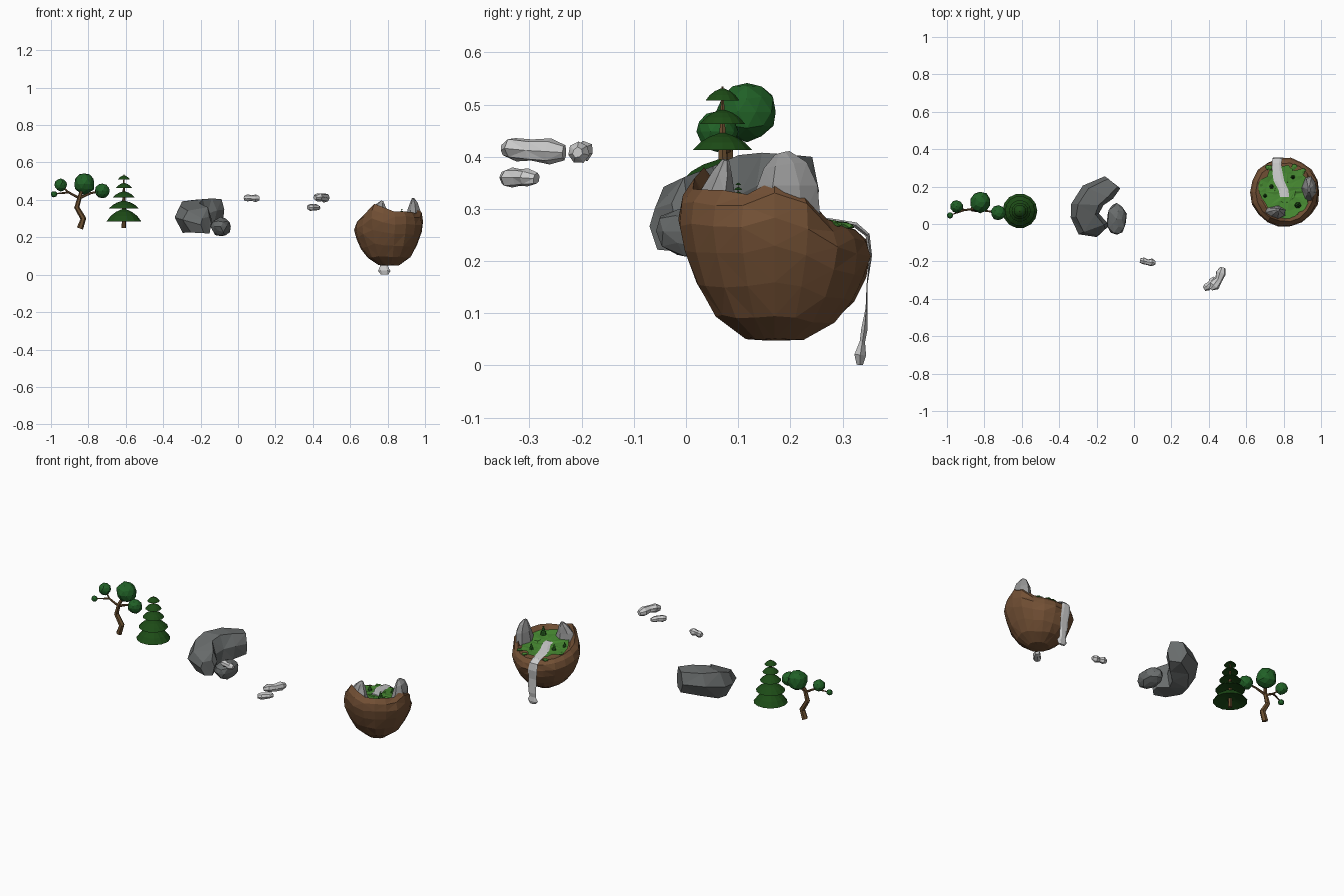
import bpy, bmesh, math, random
from mathutils import Vector, Matrix

if "Cube" in bpy.data.objects:
    bpy.data.objects.remove(bpy.data.objects["Cube"])

random.seed(4)


def material(name, rgb):
    m = bpy.data.materials.new(name)
    m.diffuse_color = (*rgb, 1)
    m.use_nodes = True
    m.node_tree.nodes["Principled BSDF"].inputs["Base Color"].default_value = m.diffuse_color
    return m


EARTH = material("earth", (.17, .08, .035))
GRASS = material("grass", (.06, .24, .03))
LEAF = material("leaf", (.015, .12, .02))
FIR = material("fir_needles", (.012, .07, .008))
BARK = material("bark", (.15, .08, .03))
DARK = material("dark_rock", (.14, .15, .15))
ROCK = material("rock", (.3, .3, .3))
PALE = material("pale_stone", (.6, .6, .6))


def finish(bm, name, mat):
    bmesh.ops.recalc_face_normals(bm, faces=bm.faces)
    me = bpy.data.meshes.new(name)
    bm.to_mesh(me)
    bm.free()
    me.materials.append(mat)
    ob = bpy.data.objects.new(name, me)
    bpy.context.collection.objects.link(ob)
    return ob


def loft(name, rings, mat):
    """Skin a list of equal-length rings and cap both ends."""
    bm = bmesh.new()
    vs = [[bm.verts.new(p) for p in r] for r in rings]
    n = len(vs[0])
    for a, b in zip(vs, vs[1:]):
        for i in range(n):
            j = (i + 1) % n
            bm.faces.new((a[i], a[j], b[j], b[i]))
    bm.faces.new(vs[0])
    bm.faces.new(vs[-1])
    bmesh.ops.triangulate(bm, faces=bm.faces[:])
    return finish(bm, name, mat)


def tube(name, pts, mat, sides=6, jitter=0.0, ref=(0, 1, 0)):
    """Points are (x, y, z, half width, optional half thickness)."""
    rings = []
    for i, p in enumerate(pts):
        a, b = pts[max(i - 1, 0)], pts[min(i + 1, len(pts) - 1)]
        t = (Vector(b[:3]) - Vector(a[:3])).normalized()
        s = t.cross(Vector(ref)).normalized()
        u = s.cross(t)
        ring = []
        for k in range(sides):
            an = math.tau * k / sides
            f = 1 + random.uniform(-jitter, jitter)
            ring.append(Vector(p[:3]) + f * (s * math.cos(an) * p[3] + u * math.sin(an) * p[-1]))
        rings.append(ring)
    return loft(name, rings, mat)


def blob(name, loc, half, mat, jitter=.08, sub=2, turn=0):
    bm = bmesh.new()
    bmesh.ops.create_icosphere(bm, subdivisions=sub, radius=1)
    rot = Matrix.Rotation(turn, 3, 'Z')
    for v in bm.verts:
        c = v.co * (1 + random.uniform(-jitter, jitter))
        v.co = rot @ Vector((c.x * half[0], c.y * half[1], c.z * half[2])) + Vector(loc)
    return finish(bm, name, mat)


def fir(name, x, y, z, s=1.0, sides=14):
    """Trunk with five flared tiers of branches."""
    tube(name + "_trunk", [(x, y, z, .012 * s), (x, y, z + .15 * s, .009 * s),
                           (x, y, z + .285 * s, .002 * s)], BARK)
    for i, (h, r) in enumerate([(.035, .093), (.104, .08), (.163, .058), (.213, .044), (.258, .033)]):
        tall = .01 + .38 * r if i else .065
        prof = [(.3, .25), (1, 0), (.76, .45), (.46, .78), (.12, 1)]
        rings = [[(x + s * r * f * math.cos(math.tau * k / sides),
                   y + s * r * f * math.sin(math.tau * k / sides),
                   z + s * (h + tall * g)) for k in range(sides)] for f, g in prof]
        loft(f"{name}_tier_{i + 1}", rings, FIR)


# Crooked tree: trunk, branches and leaf balls
tube("crooked_trunk", [(-.845, .08, .247, .017), (-.827, .08, .30, .016), (-.862, .08, .36, .014),
                       (-.845, .08, .42, .011), (-.825, .11, .48, .006)], BARK)
tube("left_branch", [(-.85, .08, .41, .007), (-.905, .075, .44, .006), (-.98, .048, .432, .003)], BARK)
tube("left_twig", [(-.905, .075, .44, .005), (-.95, .093, .48, .003)], BARK)
tube("right_branch", [(-.848, .08, .41, .008), (-.79, .07, .435, .006), (-.725, .06, .45, .004)], BARK)
for i, (x, y, z, r) in enumerate([(-.822, .117, .486, .057), (-.725, .06, .448, .04),
                                  (-.948, .093, .48, .034), (-.984, .046, .43, .017)]):
    blob(f"leaf_ball_{i + 1}", (x, y, z), (r, r, r), LEAF, .05)

# Crescent boulder: cross sections from outer to inner edge
sections = [(-.155, .255, -.075, .19, .265, .41), (-.275, .205, -.115, .135, .245, .415),
            (-.335, .107, -.165, .1, .225, .405), (-.34, .035, -.185, .055, .22, .385),
            (-.298, -.055, -.14, .005, .22, .36), (-.2, -.07, -.145, -.02, .215, .315)]
rings = []
for ox, oy, ix, iy, z0, z1 in sections:
    def at(f, g):
        j = random.uniform(-.006, .006)
        return (ox + (ix - ox) * f + j / 2, oy + (iy - oy) * f, z0 + (z1 - z0) * g + j)
    rings.append([at(0, .5), at(.2, .9), at(.85, .97), at(1, .55), at(.9, .08), at(.3, .05)])
loft("crescent_boulder", rings, DARK)
blob("small_boulder", (-.093, .026, .257), (.053, .085, .052), DARK, .1)

# Fir tree
fir("fir", -.61, .07, .25)

# Floating stones
tube("floating_stone_1", [(.032, -.195, .41, .012), (.05, -.197, .41, .02), (.072, -.203, .41, .015),
                          (.095, -.206, .408, .02), (.115, -.208, .408, .01)], PALE, 7, .12)
tube("floating_stone_2", [(.412, -.347, .412, .012), (.43, -.33, .416, .029, .023),
                          (.453, -.298, .412, .021, .02), (.466, -.262, .41, .028, .023),
                          (.474, -.233, .408, .014)], PALE, 7, .13, (0, 0, 1))
tube("floating_stone_3", [(.374, -.347, .36, .012), (.39, -.337, .36, .022, .018),
                          (.408, -.32, .36, .016), (.42, -.306, .36, .022, .017),
                          (.432, -.287, .358, .011)], PALE, 7, .13, (0, 0, 1))

# Floating island: bowl of earth with a rim that rises at two peaks
CX, CY, R, N = .807, .17, .186, 18


def floor(y):
    return .28 - .14 * (y - CY)


def rim(a):
    z = .296 - .038 * math.sin(a)
    for peak, high, wide in ((8, .065, .4), (242, .05, .35), (315, .012, .6)):
        d = (a - math.radians(peak) + math.pi) % math.tau - math.pi
        z += high * math.exp(-(d / wide) ** 2)
    return z


rings = []
for f, t in [(.12, .0), (.3, .015), (.62, .16), (.82, .36), (.95, .58), (1, .76), (.96, .91), (.85, 1),
             (.7, None), (.3, None)]:
    ring = []
    for k in range(N):
        a = math.tau * k / N
        j = 1 + (random.uniform(-.025, .015) if t is not None else 0)
        x, y = CX + R * f * j * math.cos(a), CY + R * f * j * math.sin(a)
        z = floor(y) if t is None else .048 + (rim(a) - .048) * t + random.uniform(-.003, .003) * (t > 0)
        ring.append((x, y, z))
    rings.append(ring)
loft("island_earth", rings, EARTH)

# Ragged grass mat on the island floor, climbing the inner slope
bm = bmesh.new()
layers = []
for f, lift in [(.3, .006), (.55, .006), (.74, .012)]:
    row = []
    for k in range(26):
        a = math.tau * k / 26
        r = R * (f + (random.uniform(-.16, .08) if f > .7 else 0))
        y = CY + r * math.sin(a)
        row.append(bm.verts.new((CX + r * math.cos(a), y, floor(y) + lift + random.uniform(0, .005))))
    layers.append(row)
bm.faces.new(layers[0])
for a, b in zip(layers, layers[1:]):
    for k in range(26):
        bm.faces.new((a[k], a[k - 1], b[k - 1], b[k]))
bmesh.ops.triangulate(bm, faces=bm.faces[:])
finish(bm, "island_grass", GRASS)
for i, (x, y) in enumerate([(.72, .3), (.855, .305), (.68, .21), (.86, .06), (.9, .28)]):
    blob(f"grass_tuft_{i + 1}", (x, y, floor(y) + .006), (.022, .016, .007), GRASS, .2, 1, i)

# Rock peaks on the rim
tube("right_peak", [(.938, .19, .28, .04, .075), (.942, .193, .345, .034, .06),
                    (.94, .19, .383, .022, .04), (.936, .184, .407, .007, .014)], ROCK, 7, .1)
tube("front_peak", [(.755, .06, .28, .07, .04), (.757, .062, .335, .052, .032),
                    (.765, .07, .37, .027, .02), (.77, .076, .394, .007)], ROCK, 7, .1)

# Stream running over the back rim and down as a waterfall
stream = [(.805, .145, .294, .022, .004), (.80, .18, .29, .028, .005), (.775, .23, .284, .027, .005),
          (.766, .28, .277, .028, .005), (.763, .325, .269, .028, .006), (.766, .348, .25, .028, .005),
          (.77, .354, .21, .028, .003), (.775, .347, .155, .027, .001), (.778, .346, .11, .027, .002),
          (.78, .342, .07, .026, .007), (.78, .338, .045, .022, .006), (.782, .334, .02, .034, .013),
          (.784, .333, .001, .02, .007)]
rings = []
for i, (x, y, z, w, t) in enumerate(stream):
    a, b = stream[max(i - 1, 0)], stream[min(i + 1, len(stream) - 1)]
    n = Vector((0, a[2] - b[2], b[1] - a[1])).normalized()
    j = random.uniform(.9, 1.1)
    rings.append([Vector((x + w * j * math.cos(k * math.tau / 6), y, z)) + n * t * math.sin(k * math.tau / 6)
                  for k in range(6)])
loft("stream_and_waterfall", rings, PALE)

# Tiny firs on the island
for i, (x, y, s) in enumerate([(.876, .1, .2), (.735, .2, .13), (.85, .25, .13), (.70, .15, .12)]):
    fir(f"tiny_fir_{i + 1}", x, y, floor(y) + .004, s, 6)
